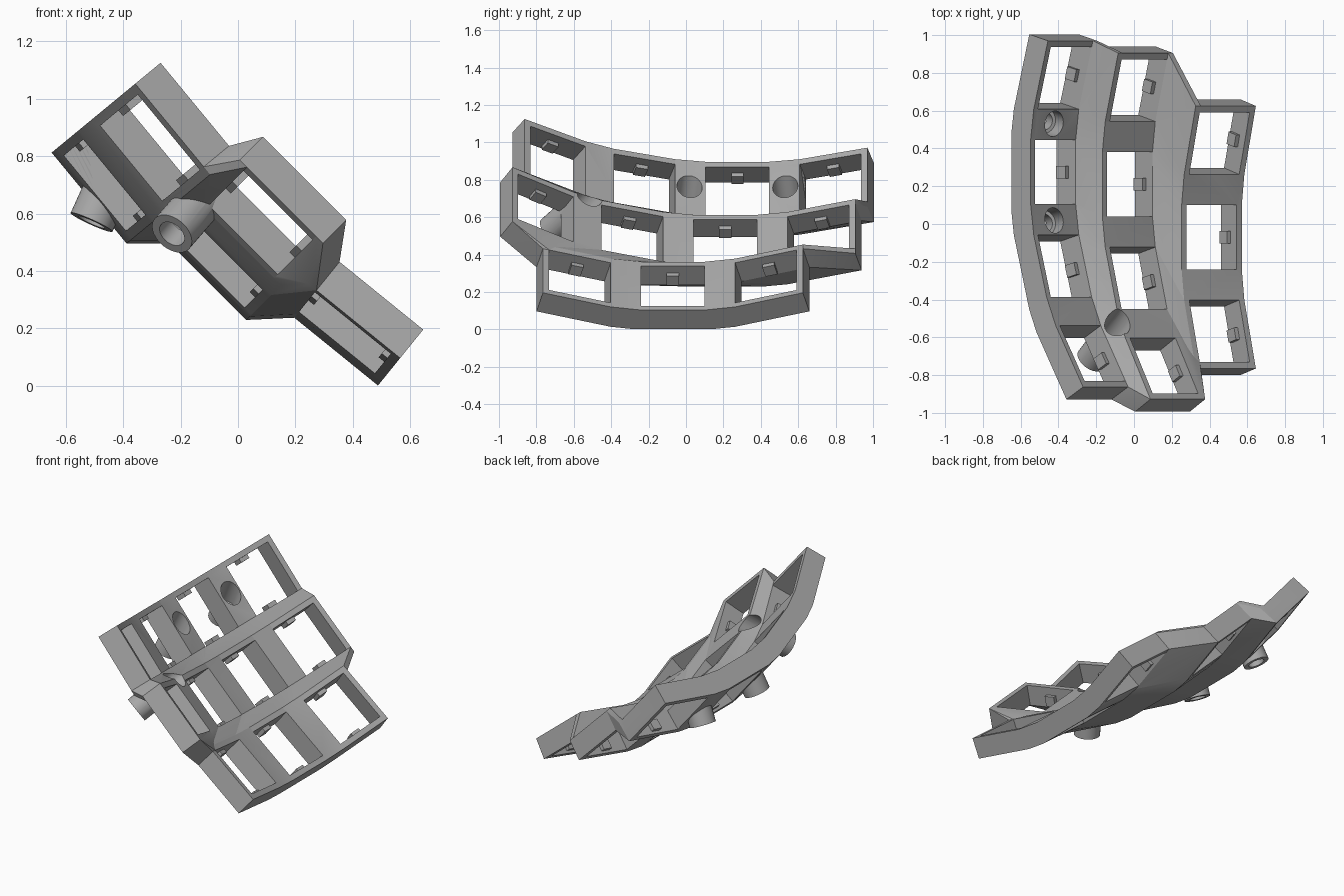
import bpy, bmesh, math
from mathutils import Vector, Matrix

old = bpy.data.objects.get("Cube")
if old:
    bpy.data.objects.remove(old)

H, I, T = 0.205, 0.17, 0.132      # plate half size, opening half size, thickness
R, STEP = 1.92, math.radians(15)  # column curve

# tilt, across offset, height along the tilt, y of the flat row, rows
COLUMNS = {
    "low": (39, 0.173, 0.440, -0.07, (-1, 0, 1)),
    "mid": (45, -0.347, 0.315, 0.21, (-2, -1, 0, 1)),
    "high": (50.5, -0.835, 0.148, 0.275, (-2, -1, 0, 1)),
}

grey = bpy.data.materials.new("plain grey")
grey.use_nodes = True
grey.diffuse_color = (0.4, 0.4, 0.4, 1)
grey.node_tree.nodes["Principled BSDF"].inputs["Base Color"].default_value = (0.4, 0.4, 0.4, 1)


def key_matrix(tilt, across, height, y_mid, row):
    t, p = math.radians(tilt), row * STEP
    u = Vector((math.cos(t), 0, -math.sin(t)))
    n = Vector((math.sin(t), 0, math.cos(t)))
    y = Vector((0, 1, 0))
    v = y * math.cos(p) + n * math.sin(p)
    w = n * math.cos(p) - y * math.sin(p)
    pos = u * across + n * (height + R * (1 - math.cos(p))) + y * (y_mid + R * math.sin(p))
    m = Matrix((u, v, w)).transposed().to_4x4()
    m.translation = pos
    return m


KEYS = {(c, r): key_matrix(*d[:4], r) for c, d in COLUMNS.items() for r in d[4]}


def block(key, u0, u1, v0, v1, w0=-T, w1=0.0):
    m = KEYS[key]
    return [m @ Vector((a, b, c)) for a in (u0, u1) for b in (v0, v1) for c in (w0, w1)]


def side(key, s):        # wall on the left (-1) or right (+1)
    return block(key, s * I, s * H, -H, H)


def end(key, s):         # wall at the front (-1) or back (+1)
    return block(key, -H, H, s * I, s * H)


def corner(key, s, e):
    return block(key, s * I, s * H, e * I, e * H)


def hull(bm, points):
    part = bmesh.new()
    for p in points:
        part.verts.new(p)
    res = bmesh.ops.convex_hull(part, input=part.verts[:])
    junk = {g for g in res["geom_interior"] + res["geom_unused"] if isinstance(g, bmesh.types.BMVert)}
    bmesh.ops.delete(part, geom=list(junk), context="VERTS")
    bmesh.ops.dissolve_limit(part, angle_limit=0.002, verts=part.verts[:], edges=part.edges[:])
    bmesh.ops.recalc_face_normals(part, faces=part.faces[:])
    me = bpy.data.meshes.new("part")
    part.to_mesh(me)
    part.free()
    bm.from_mesh(me)
    bpy.data.meshes.remove(me)


def tube(bm, top, axis, start, stop, radius):
    a, b = top + axis * start, top + axis * stop
    m = Matrix.Translation((a + b) / 2) @ axis.to_track_quat("Z", "Y").to_matrix().to_4x4()
    bmesh.ops.create_cone(bm, cap_ends=True, segments=32, radius1=radius, radius2=radius,
                          depth=abs(stop - start), matrix=m)


def make_object(name, bm):
    me = bpy.data.meshes.new(name)
    bm.to_mesh(me)
    bm.free()
    me.materials.append(grey)
    ob = bpy.data.objects.new(name, me)
    bpy.context.scene.collection.objects.link(ob)
    return ob


body = bmesh.new()

# key frames with a small clip on both side walls
for key in KEYS:
    for s in (-1, 1):
        hull(body, side(key, s))
        hull(body, block(key, -I, I, s * I, s * H))
        hull(body, block(key, s * (I - 0.025), s * (I + 0.01), -0.033, 0.033, -0.115, -0.05))

# webs between rows of a column
for (c, r) in KEYS:
    if (c, r + 1) in KEYS:
        hull(body, end((c, r), 1) + end((c, r + 1), -1))

# webs between columns, and the fillers where four frames meet
for a, b in (("high", "mid"), ("mid", "low")):
    for r in range(-2, 2):
        if (b, r) not in KEYS:
            continue
        hull(body, side((a, r), 1) + side((b, r), -1))
        if (b, r + 1) in KEYS:
            hull(body, corner((a, r), 1, 1) + corner((a, r + 1), 1, -1)
                 + corner((b, r), -1, 1) + corner((b, r + 1), -1, -1))

# front filler beside the shorter column
tip = corner(("low", -1), -1, -1)
hull(body, tip + side(("mid", -2), 1))
hull(body, tip + corner(("mid", -1), 1, -1) + corner(("mid", -2), 1, 1))

# screw posts with stepped bores
POSTS = [((-0.42, 0.53, 0.77), (-0.51, 0.555, 0.57)),
         ((-0.42, 0.02, 0.77), (-0.51, -0.005, 0.57)),
         ((-0.10, -0.55, 0.68), (-0.23, -0.72, 0.53))]
bores = bmesh.new()
wide = bmesh.new()
for top, foot in POSTS:
    top, foot = Vector(top), Vector(foot)
    length = (top - foot).length
    axis = (foot - top).normalized()
    tube(body, top, axis, 0.06, length, 0.08)
    tube(wide, top, axis, -0.12, length - 0.08, 0.068)
    tube(bores, top, axis, 0.0, length + 0.05, 0.05)

plate = make_object("key_plate", body)
for name, cut in (("wide_bore_cutter", wide), ("narrow_bore_cutter", bores)):
    cutter = make_object(name, cut)
    cutter.hide_render = True
    cutter.hide_viewport = True
    mod = plate.modifiers.new(name, "BOOLEAN")
    mod.operation = "DIFFERENCE"
    mod.solver = "EXACT"
    mod.use_self = True
    mod.object = cutter

# apply the cuts, then remove the cutters
depsgraph = bpy.context.evaluated_depsgraph_get()
final = bpy.data.meshes.new_from_object(plate.evaluated_get(depsgraph))
plate.modifiers.clear()
plate.data = final
for name in ("wide_bore_cutter", "narrow_bore_cutter"):
    bpy.data.objects.remove(bpy.data.objects[name])

bpy.ops.object.select_all(action="DESELECT")
plate.select_set(True)
bpy.context.view_layer.objects.active = plate
bpy.ops.object.shade_smooth_by_angle(angle=math.radians(15))
